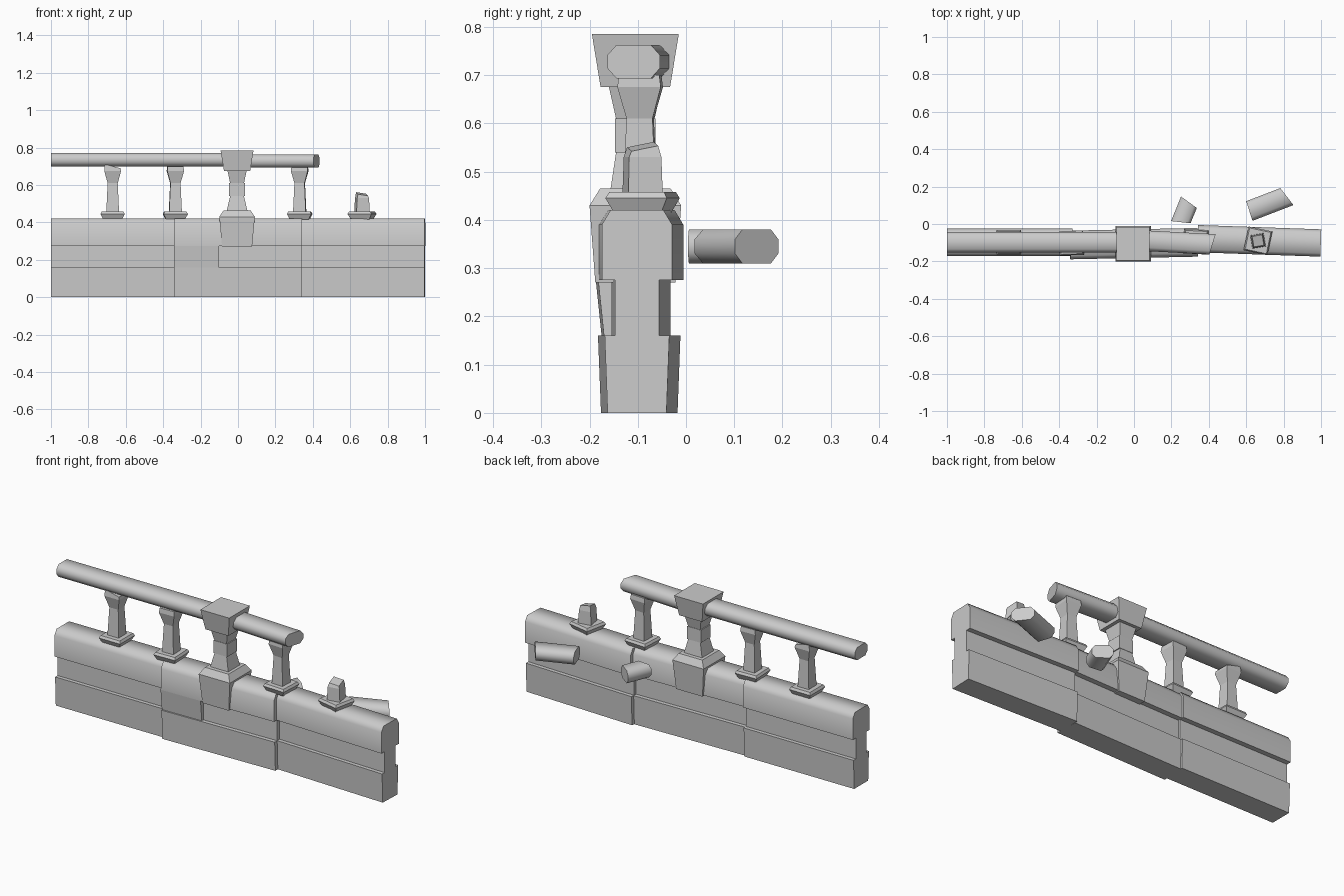
import bpy, bmesh
from math import radians

if "Cube" in bpy.data.objects:
    bpy.data.objects.remove(bpy.data.objects["Cube"])


def finish(name, bm, loc, rot=0.0, smooth=None):
    bmesh.ops.recalc_face_normals(bm, faces=bm.faces)
    me = bpy.data.meshes.new(name)
    bm.to_mesh(me)
    bm.free()
    ob = bpy.data.objects.new(name, me)
    bpy.context.collection.objects.link(ob)
    ob.location = loc
    ob.rotation_euler = (0, 0, radians(rot))
    if smooth:
        bpy.ops.object.select_all(action='DESELECT')
        bpy.context.view_layer.objects.active = ob
        ob.select_set(True)
        bpy.ops.object.shade_smooth_by_angle(angle=radians(smooth))
    return ob


def bridge(bm, rings):
    n = len(rings[0])
    for a, b in zip(rings, rings[1:]):
        for i in range(n):
            j = (i + 1) % n
            bm.faces.new((a[i], a[j], b[j], b[i]))
    bm.faces.new(rings[0][::-1])
    bm.faces.new(rings[-1])


def prism(name, profile, length, loc, rot=0.0, slant=(0, 0), smooth=60):
    """Extrude a (y, z) profile along x; slant skews each end cap by y."""
    bm = bmesh.new()
    h = length / 2
    rings = [[bm.verts.new((s * h + k * y, y, z)) for y, z in profile]
             for s, k in zip((-1, 1), slant)]
    bridge(bm, rings)
    return finish(name, bm, loc, rot, smooth)


def stack(name, levels, loc, rot=0.0, tilt=(0, 0)):
    """Rectangular loft through (half x, half y, z); tilt slopes the top."""
    bm = bmesh.new()
    rings = []
    for n, (hx, hy, z) in enumerate(levels):
        t = tilt if n == len(levels) - 1 else (0, 0)
        rings.append([bm.verts.new((sx * hx, sy * hy, z + t[0] * sx * hx + t[1] * sy * hy))
                      for sx, sy in ((-1, -1), (1, -1), (1, 1), (-1, 1))])
    bridge(bm, rings)
    return finish(name, bm, loc, rot)


# Wall: three slightly misaligned sections with a recessed middle band
half = [(.061, 0), (.067, .16), (.046, .16), (.046, .275), (.073, .275), (.073, .39), (.055, .42)]


def wall_profile(s):
    return [(y * s, z) for y, z in half] + [(-y * s, z) for y, z in reversed(half)]


prism("wall_left", wall_profile(1), .67, (-.665, -.098, 0))
prism("wall_middle", wall_profile(1.05), .68, (0, -.105, 0), 1.2)
prism("wall_right", wall_profile(1), .66, (.669, -.09, 0), -2)

# Flush stone filling part of the front recess
prism("recess_stone", [(-.06, .155), (.02, .155), (.02, .28), (-.073, .28)], .24,
      (-.223, -.112, 0), 1.2, smooth=None)

# Central post: base, waisted neck and flared cap
C = (-.005, -.105, 0)
stack("post_base", [(.08, .083, .27), (.095, .095, .43), (.072, .073, .465)], C)
stack("post_neck", [(.056, .052, .46), (.037, .04, .54), (.042, .042, .54),
                    (.042, .042, .61), (.037, .04, .61), (.054, .058, .69)], C)
stack("post_cap", [(.07, .072, .675), (.088, .09, .785)], C)

# Balusters: flared foot with a waisted shaft, the last one broken
foot = [(.05, .05, .415), (.065, .065, .445), (.058, .058, .458)]
shaft = [(.034, .034, .455), (.027, .027, .61), (.045, .045, .675), (.042, .042, .7)]
for i, (x, y, rot, tilt) in enumerate([(-.67, -.098, 0, -.25), (-.335, -.102, 2, 0),
                                       (.33, -.095, -3, 0)]):
    stack(f"baluster_foot_{i}", foot, (x, y, 0), rot)
    stack(f"baluster_shaft_{i}", shaft, (x, y, 0), rot, (tilt, 0))
stack("broken_baluster_foot", foot, (.663, -.09, 0), -12)
stack("broken_baluster_stump", [(.036, .036, .455), (.032, .034, .53), (.027, .028, .552)],
      (.663, -.09, 0), 10, (-.15, .2))

# Handrail: flattened octagon section, snapped on the right
rail = [(.055, -.014), (.055, .014), (.036, .035), (-.036, .035),
        (-.055, .014), (-.055, -.014), (-.036, -.035), (.036, -.035)]
prism("handrail_left", rail, 1.0, (-.5, -.098, .735))
prism("handrail_right", rail, .40, (.22, -.098, .728), -3, (0, .25))

# Fallen handrail pieces behind the wall
prism("rail_fragment_long", rail, .215, (.717, .108, .345), 21, (.05, -.3))
prism("rail_fragment_short", [(y * .92, z) for y, z in rail], .115,
      (.272, .063, .345), 68, (-.28, .25))
